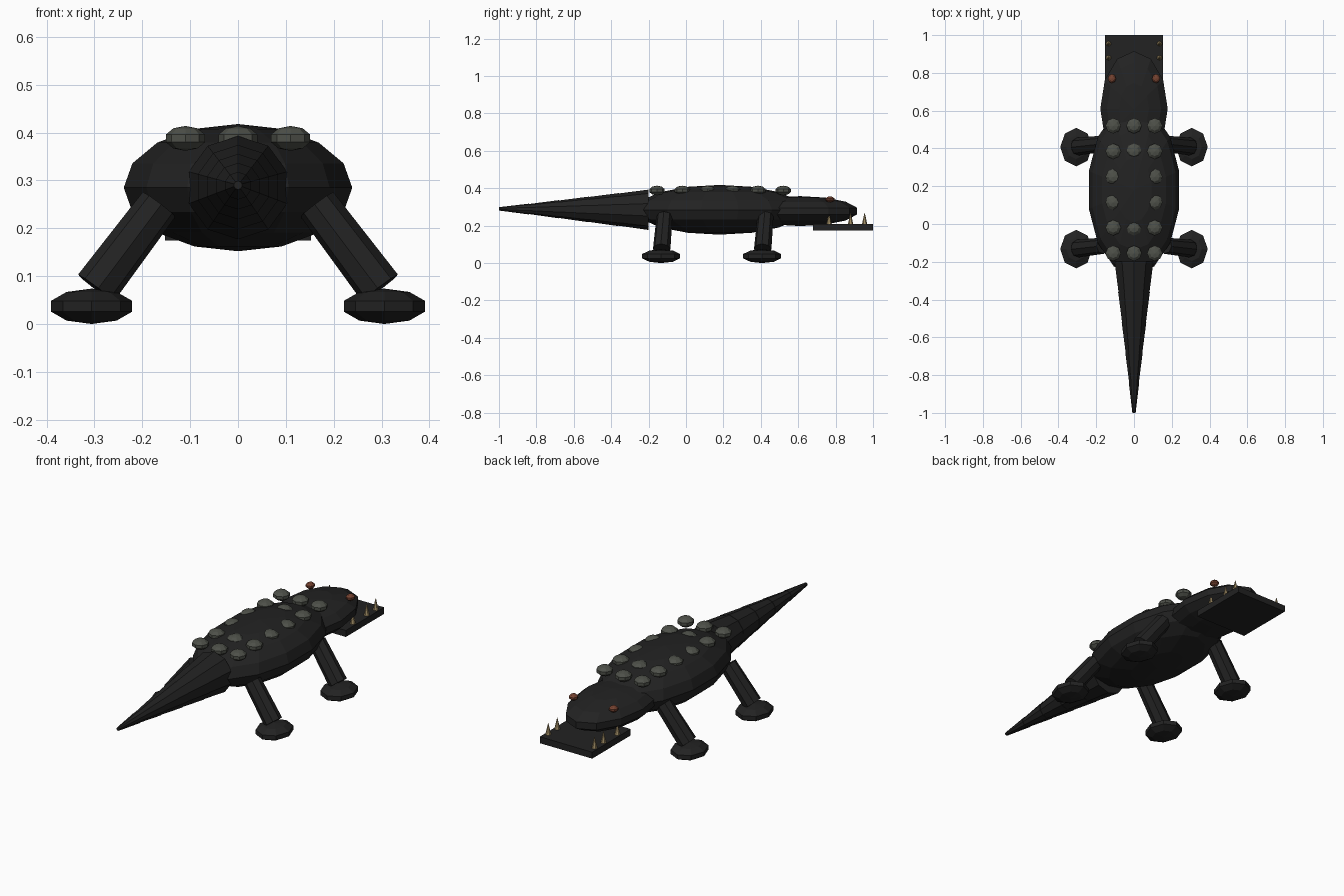
import bpy, bmesh, math
from mathutils import Vector, Matrix

if "Cube" in bpy.data.objects:
    bpy.data.objects.remove(bpy.data.objects["Cube"])


def material(name, rgb):
    m = bpy.data.materials.new(name)
    m.diffuse_color = (*rgb, 1)
    m.use_nodes = True
    m.node_tree.nodes["Principled BSDF"].inputs["Base Color"].default_value = m.diffuse_color
    return m


HIDE = material("charcoal hide", (0.016, 0.016, 0.016))
SCUTE = material("grey green scute", (0.075, 0.08, 0.066))
EYE = material("rust eye", (0.18, 0.055, 0.03))
TOOTH = material("tan tooth", (0.36, 0.27, 0.13))


def finish(name, bm, mat):
    bmesh.ops.recalc_face_normals(bm, faces=bm.faces)
    me = bpy.data.meshes.new(name)
    bm.to_mesh(me)
    bm.free()
    me.materials.append(mat)
    ob = bpy.data.objects.new(name, me)
    bpy.context.collection.objects.link(ob)
    return ob


def ellipsoid(name, loc, radii, segs, rings, mat):
    bm = bmesh.new()
    m = Matrix.Translation(loc) @ Matrix.Diagonal((*radii, 1))
    bmesh.ops.create_uvsphere(bm, u_segments=segs, v_segments=rings, radius=1, matrix=m)
    return finish(name, bm, mat)


def rod(name, a, b, r1, r2, segs, mat):
    """Tapered rod from a (radius r1) to b (radius r2)."""
    a, b = Vector(a), Vector(b)
    d = b - a
    m = Matrix.Translation((a + b) / 2) @ d.to_track_quat('Z', 'Y').to_matrix().to_4x4()
    bm = bmesh.new()
    bmesh.ops.create_cone(bm, cap_ends=True, segments=segs, radius1=r1, radius2=r2,
                          depth=d.length, matrix=m)
    return finish(name, bm, mat)


# Body and head
ellipsoid("body", (0, 0.18, 0.285), (0.245, 0.45, 0.133), 14, 8, HIDE)
ellipsoid("head", (0, 0.61, 0.278), (0.183, 0.313, 0.08), 12, 7, HIDE)

# Lower jaw slab
bm = bmesh.new()
bmesh.ops.create_cube(bm, size=1, matrix=Matrix.Translation((0, 0.84, 0.192))
                      @ Matrix.Diagonal((0.306, 0.32, 0.034, 1)))
finish("lower_jaw", bm, HIDE)

# Tail of overlapping tapered segments
N = 5
for i in range(N):
    t0, t1 = i / N, (i + 1) / N
    r = lambda t: 0.108 + (0.009 - 0.108) * t
    z = lambda t: 0.285 + 0.005 * t
    rod(f"tail_segment_{i + 1}", (0, -0.2 - 0.8 * t0, z(t0)), (0, -0.2 - 0.8 * t1, z(t1)),
        r(t0), r(t1) - (0.002 if i < N - 1 else 0), 10, HIDE)

# Paired parts: legs, feet, eyes, teeth
for side, s in (("right", 1), ("left", -1)):
    for end, y in (("rear", -0.133), ("fore", 0.407)):
        rod(f"{end}_leg_{side}", (s * 0.165, y + 0.018, 0.25), (s * 0.297, y + 0.003, 0.075),
            0.043, 0.047, 8, HIDE)
        ellipsoid(f"{end}_foot_{side}", (s * 0.306, y, 0.037), (0.089, 0.107, 0.037), 8, 5, HIDE)
    ellipsoid(f"eye_{side}", (s * 0.117, 0.77, 0.341), (0.023, 0.025, 0.016), 8, 5, EYE)
    for k, y in enumerate((0.765, 0.88, 0.955)):
        rod(f"tooth_{side}_{k + 1}", (s * 0.135, y, 0.209), (s * 0.135, y, 0.268),
            0.014, 0.001, 6, TOOTH)

# Back scutes in three columns
for row in range(6):
    for col in (-1, 0, 1):
        ellipsoid(f"scute_{row + 1}_{col + 2}", (col * 0.11, -0.155 + 0.135 * row, 0.388),
                  (0.043, 0.043, 0.026), 8, 5, SCUTE)
